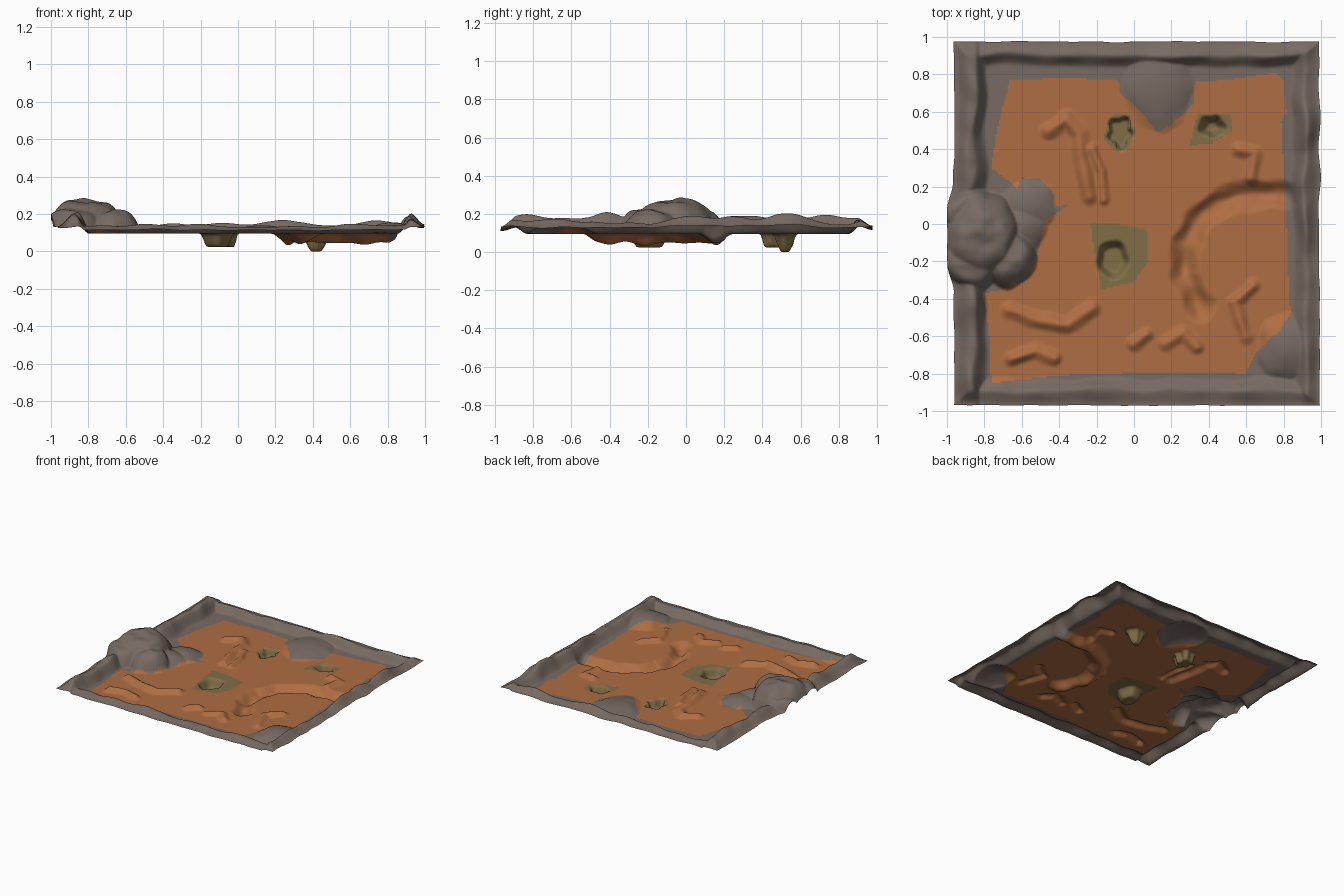
import bpy, math
from mathutils import Vector, noise
from mathutils.geometry import intersect_point_line

if "Cube" in bpy.data.objects:
    bpy.data.objects.remove(bpy.data.objects["Cube"])

N = 210          # grid cells per side
GROUND = 0.10    # level of the clay floor


def material(name, rgb):
    m = bpy.data.materials.new(name)
    m.diffuse_color = (*rgb, 1)
    m.use_nodes = True
    m.node_tree.nodes["Principled BSDF"].inputs["Base Color"].default_value = m.diffuse_color
    return m


ROCK = material("grey rock", (0.185, 0.145, 0.122))
CLAY = material("orange clay", (0.43, 0.155, 0.055))
OLIVE = material("olive pit soil", (0.215, 0.155, 0.062))

# Outlines of the colour patches, seen from above
CLAY_EDGE = [(-.66, .77), (-.37, .78), (-.08, .77), (-.07, .70), (.04, .60), (.13, .49), (.20, .53),
             (.32, .64), (.33, .76), (.50, .77), (.76, .81), (.80, .77), (.82, .60), (.79, .55),
             (.81, .20), (.83, -.30), (.84, -.48), (.78, -.57), (.66, -.68), (.60, -.80), (.20, -.79),
             (-.40, -.81), (-.76, -.85), (-.77, -.60), (-.80, -.37), (-.70, -.35), (-.56, -.30),
             (-.50, -.12), (-.47, .02), (-.33, .11), (-.42, .09), (-.43, .17), (-.50, .24),
             (-.60, .25), (-.62, .19), (-.68, .24), (-.76, .30), (-.73, .50)]
PIT_EDGES = [
    [(-.23, 0), (-.08, .0), (.07, -.03), (.08, -.2), (0, -.31), (-.17, -.35), (-.2, -.2)],
    [(-.12, .58), (-.04, .59), (.01, .5), (-.03, .4), (-.09, .38), (-.16, .46)],
    [(.35, .59), (.52, .59), (.53, .5), (.42, .43), (.3, .42), (.32, .5)]]

# Pits: centre, radii, floor height, floor share of the radius, star waviness
PITS = [(-.11, -.19, .09, .11, .03, .55, .05),
        (-.07, .49, .065, .09, .03, .72, .16),
        (.42, .52, .085, .065, .005, .25, .08)]
# Domes of rock: centre, radii, height above ground, steepness power
DOMES = [(-.80, -.06, .20, .23, .175, 4), (-.66, -.18, .14, .16, .12, 4),
         (-.86, -.2, .15, .16, .13, 4), (-.86, .06, .15, .14, .125, 4),
         (-.56, .10, .15, .14, .045, 2), (.13, .74, .19, .25, .045, 2),
         (.82, -.66, .16, .18, .06, 2), (-.6, -.02, .14, .14, .06, 2)]
# Low clay ridges and the curved dry channel: height, half width, path
RIDGES = [(.03, .06, [(-.45, .5), (-.36, .56), (-.29, .48), (-.27, .3), (-.23, .15)]),
          (.025, .04, [(-.22, .4), (-.17, .28), (-.16, .13)]),
          (.03, .06, [(-.66, -.46), (-.5, -.52), (-.35, -.54), (-.22, -.45)]),
          (.03, .05, [(-.65, -.72), (-.52, -.68), (-.42, -.72)]),
          (.025, .05, [(.0, -.64), (.07, -.59)]),
          (.025, .05, [(.17, -.64), (.27, -.58), (.34, -.66)]),
          (.025, .05, [(.64, -.33), (.54, -.42), (.6, -.6)]),
          (.025, .05, [(.56, .4), (.65, .38), (.63, .25)]),
          (-.05, .09, [(.8, .16), (.55, .15), (.38, .06), (.28, -.1), (.27, -.28), (.36, -.45)])]


def inside(x, y, poly):
    hit = False
    for (ax, ay), (bx, by) in zip(poly, poly[1:] + poly[:1]):
        if (ay > y) != (by > y) and x < (bx - ax) * (y - ay) / (by - ay) + ax:
            hit = not hit
    return hit


def smooth(t):
    t = max(0, min(1, t))
    return t * t * (3 - 2 * t)


def path_distance(x, y, path):
    p, best = Vector((x, y, 0)), 9
    for a, b in zip(path, path[1:]):
        a, b = Vector((*a, 0)), Vector((*b, 0))
        q, t = intersect_point_line(p, a, b)
        best = min(best, (p - a.lerp(b, max(0, min(1, t)))).length)
    return best


def rough(x, y, scale, seed):
    return noise.noise(Vector((x * scale, y * scale, seed)))


def rim(x, y):
    """Height of the rock bank around the border."""
    w = .025 * rough(x, y, 5, 3)
    best = 0
    sides = [(x + .96, .18, .085 + .02 * rough(x, y, 4, 8)),
             (.98 - x, .14, .075 + .03 * math.exp(-((y - .35) / .35) ** 2)),
             (.975 - y, .14, .062), (y + .97, .15, .045)]
    edge = min(s[0] for s in sides)
    for d, width, top in sides:
        best = max(best, top * smooth((width + w - d) / .075))
    # the outer lip falls away again
    return best * (.45 + .55 * smooth(edge / .085)) * (1 + .4 * rough(x, y, 6, 1))


def height(x, y):
    h = rim(x, y)
    for cx, cy, rx, ry, top, power in DOMES:
        d = math.hypot((x - cx) / rx, (y - cy) / ry) * (1 + .15 * rough(x, y, 9, cx))
        if d < 1:
            bump = top * (1 - d ** power)
            if power == 4:
                bump += .025 * rough(x, y, 13, 5) * (1 - d)
            h = max(h, bump)
    for top, width, path in RIDGES:
        d = path_distance(x, y, path) / (width * (1 + .3 * rough(x, y, 10, 2)))
        if d < 1 and h < .02:
            h += top * smooth(1 - d) * (1 + .35 * rough(x, y, 9, 6))
    z = GROUND + h
    for cx, cy, rx, ry, floor, share, wave in PITS:
        a = math.atan2(y - cy, x - cx)
        d = math.hypot((x - cx) / rx, (y - cy) / ry) / (1 + wave * math.cos(5 * a + 1))
        if d < 1:
            z = z + (floor - z) * smooth((1 - d) / (1 - share))
    return z


# Terrain sheet
verts, faces = [], []
for j in range(N + 1):
    for i in range(N + 1):
        x, y = -.96 + 1.94 * i / N, -.97 + 1.945 * j / N
        z = height(x, y)
        # wavy outer edge, and the boulder swelling past the left side
        near_x = smooth((abs(x) - .8) / .16)
        near_y = smooth((abs(y) - .8) / .16)
        x += near_x * .012 * rough(x, y, 6, 4)
        y += near_y * .008 * rough(x, y, 6, 7)
        if x < -.7:
            x -= .04 * smooth((-.7 - x) / .26) * smooth((.3 - abs(y + .07)) / .15)
        if x > .8:
            x += .015 * smooth((x - .8) / .18)
        verts.append((x, y, z))
for j in range(N):
    for i in range(N):
        a = j * (N + 1) + i
        faces.append((a, a + 1, a + N + 2, a + N + 1))

mesh = bpy.data.meshes.new("rocky_terrain")
mesh.from_pydata(verts, [], faces)
terrain = bpy.data.objects.new("rocky_terrain", mesh)
bpy.context.collection.objects.link(terrain)
for m in (ROCK, CLAY, OLIVE):
    mesh.materials.append(m)

# Colour: rock everywhere, clay inside its outline, olive around the pits
for f in mesh.polygons:
    f.use_smooth = True
    x, y, _ = f.center
    if any(inside(x, y, p) for p in PIT_EDGES):
        f.material_index = 2
    elif inside(x, y, CLAY_EDGE):
        f.material_index = 1

# Stand the sheet on the floor, centred
lo = [min(v.co[k] for v in mesh.vertices) for k in range(3)]
hi = [max(v.co[k] for v in mesh.vertices) for k in range(3)]
for v in mesh.vertices:
    v.co.x -= (lo[0] + hi[0]) / 2
    v.co.z -= lo[2]
